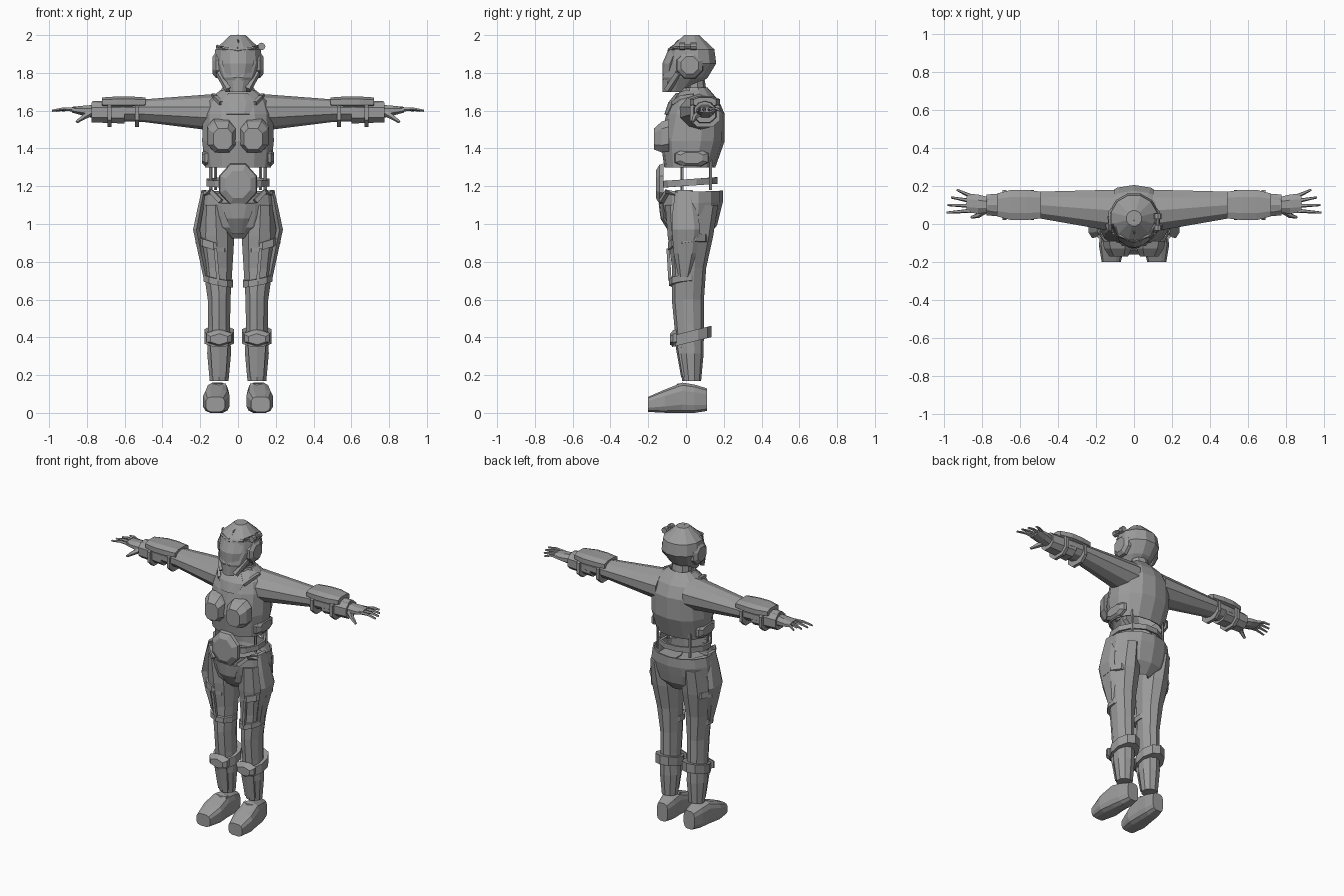
import bpy
import bmesh
from math import cos, sin, pi, copysign
from mathutils import Vector

cube = bpy.data.objects.get("Cube")
if cube:
    bpy.data.objects.remove(cube, do_unlink=True)

grey = bpy.data.materials.new("armor_grey")
grey.use_nodes = True
colour = (.33, .33, .33, 1)
grey.diffuse_color = colour
grey.node_tree.nodes["Principled BSDF"].inputs["Base Color"].default_value = colour

# Directions that span the cross-section of a part running along each axis
ACROSS = {'x': (Vector((0, 1, 0)), Vector((0, 0, 1))),
          'y': (Vector((1, 0, 0)), Vector((0, 0, 1))),
          'z': (Vector((1, 0, 0)), Vector((0, 1, 0)))}


def make(name, verts, faces, pair=False, thick=0):
    """Create a flat-shaded part, or a left and right pair of it."""
    sides = {"left_": 1, "right_": -1} if pair else {"": 1}
    for prefix, side in sides.items():
        mesh = bpy.data.meshes.new(prefix + name)
        mesh.from_pydata([(x * side, y, z) for x, y, z in verts], [], faces)
        bm = bmesh.new()
        bm.from_mesh(mesh)
        bmesh.ops.recalc_face_normals(bm, faces=bm.faces)
        bm.to_mesh(mesh)
        bm.free()
        mesh.materials.append(grey)
        part = bpy.data.objects.new(prefix + name, mesh)
        bpy.context.collection.objects.link(part)
        if thick:
            shell = part.modifiers.new("shell", 'SOLIDIFY')
            shell.thickness = thick
            shell.offset = 0


def skin(count, sides, cap):
    """Faces joining rings of equal length, with optional end caps."""
    faces = []
    for start in range(0, (count - 1) * sides, sides):
        for i in range(sides):
            a, b = start + i, start + (i + 1) % sides
            faces.append((a, b, b + sides, a + sides))
    if cap:
        faces.append(range(sides))
        faces.append(range((count - 1) * sides, count * sides))
    return faces


def along(path, t):
    """Point at fraction t of a path, each segment counting equally."""
    step = t * (len(path) - 1)
    i = min(int(step), len(path) - 2)
    return Vector(path[i]).lerp(Vector(path[i + 1]), step - i)


def loft(name, path, wide, deep, axis='z', sides=10, square=1, pair=False,
         thick=0, tilt=0, lean=0):
    """Skin evenly spaced rings along a path; thick makes an open shell."""
    angles = [2 * pi * (i + .5) / sides for i in range(sides)]
    outline = [[copysign(abs(f(a)) ** square, f(a)) for a in angles]
               for f in (cos, sin)]
    us, vs = [[c / max(line) for c in line] for line in outline]
    across, up = ACROSS[axis]
    verts = []
    for i, (w, d) in enumerate(zip(wide, deep)):
        centre = along(path, i / (len(wide) - 1))
        for u, v in zip(us, vs):
            slope = Vector((0, 0, tilt * u * w + lean * v * d))
            verts.append(centre + across * u * w + up * v * d + slope)
    make(name, verts, skin(len(wide), sides, not thick), pair, thick)


def plate(name, back, front, wide, deep, axis='y', **options):
    """Armor plate with a bevelled front."""
    scales = (1, .95, .65)
    loft(name, [back, front], [wide * s for s in scales],
         [deep * s for s in scales], axis, **options)


def band(name, centre, wide, deep, height, axis='z', **options):
    """Strap wrapped around a limb."""
    half = ACROSS['x' if axis == 'z' else 'z'][axis == 'z'] * height / 2
    if axis == 'x':
        half = Vector((height / 2, 0, 0))
    centre = Vector(centre)
    loft(name, [centre - half, centre + half], [wide] * 2, [deep] * 2, axis,
         **options)


def tube(name, path, radius, tip=1, sides=5, pair=False):
    """Rod along a path, tapering to a fraction of its radius."""
    points = [Vector(p) for p in path]
    last = len(points) - 1
    verts = []
    for i, p in enumerate(points):
        way = points[min(i + 1, last)] - points[max(i - 1, 0)]
        u = way.orthogonal().normalized()
        v = way.cross(u).normalized()
        r = radius * (1 + (tip - 1) * i / last)
        for k in range(sides):
            a = 2 * pi * k / sides
            verts.append(p + r * (u * cos(a) + v * sin(a)))
    make(name, verts, skin(len(points), sides, True), pair)


def panel(name, rows, fold):
    """Symmetric plate folded down the middle; rows are (half width, y, z)."""
    columns = (-1, -.5, 0, .5, 1)
    verts = [(w * c, y + fold * w * c * c, z) for w, y, z in rows for c in columns]
    n = len(columns)
    faces = [(a, a + 1, a + n + 1, a + n) for a in range(len(verts) - n)
             if (a + 1) % n]
    make(name, verts, faces, thick=.01)


# Helmet
loft("helmet", [(0, -.04, 1.7), (0, .03, 1.85), (0, .03, 2)],
     wide=(.05, .1, .13, .12, .04), deep=(.06, .12, .13, .12, .04), sides=12)
panel("visor", [(.08, -.09, 1.92), (.08, -.12, 1.85), (.04, -.12, 1.7)], fold=.5)
tube("brow", [(-.11, 0, 1.94), (-.08, -.06, 1.93), (0, -.09, 1.92),
              (.08, -.06, 1.93), (.11, 0, 1.94)], radius=.01)
tube("crest", [(0, -.09, 1.92), (0, -.04, 1.97), (0, .02, 2)], radius=.01, tip=.3)
tube("cheek_guard", [(.1, -.04, 1.8), (.05, -.1, 1.71)], radius=.02, pair=True)
plate("ear_cover", (.1, .02, 1.84), (.135, .02, 1.84), .07, .07, axis='x',
      sides=8, pair=True)

# Scope on the left side of the helmet
for name, y, radius in (("front", -.02, .02), ("middle", .01, .01), ("rear", .04, .02)):
    tube("scope_" + name, [(.125, y - .015, 1.94), (.125, y + .015, 1.94)],
         radius, sides=8)
tube("scope_mount", [(.09, .01, 1.91), (.12, .01, 1.94)], radius=.01)

# Neck and torso shell
loft("neck", [(0, .05, 1.62), (0, .04, 1.76)], wide=(.07, .06), deep=(.07, .06))
loft("torso", [(0, .02, 1.3), (0, .05, 1.58), (0, .05, 1.72)],
     wide=(.17, .185, .18, .16, .07), deep=(.13, .165, .15, .12, .06),
     sides=14, square=.9, thick=.01)
loft("collar", [(0, .05, 1.68), (0, .04, 1.72)], wide=(.1, .08), deep=(.08, .07),
     thick=.01)

# Chest armor
plate("chest_plate", (.09, -.09, 1.47), (.08, -.17, 1.45), .075, .085,
      sides=8, square=.7, pair=True)
panel("upper_chest_plate", [(.05, -.05, 1.69), (.09, -.09, 1.64), (.06, -.11, 1.58)],
      fold=.25)
tube("chest_strap", [(.09, -.07, 1.64), (.12, -.03, 1.67), (.13, .04, 1.68)],
     radius=.014, sides=4, pair=True)
plate("rib_plate", (.16, .03, 1.35), (.19, .03, 1.35), .09, .045, axis='x',
      sides=8, square=.7, pair=True)

# Open waist: belly plate, belt and struts
plate("belly_plate", (0, -.12, 1.21), (0, -.16, 1.21), .1, .11, sides=8)
band("belt", (0, .015, 1.22), .16, .145, height=.035, sides=12, lean=.07, thick=.014)
for name, x, y in (("side_strut", .145, -.02), ("rear_strut", .12, .13)):
    tube(name, [(x, y, 1.18), (x, y, 1.34)], radius=.009, pair=True)
tube("hip_strap", [(.18, -.04, 1.16), (.14, -.1, 1.17), (.09, -.13, 1.12)],
     radius=.016, sides=4, pair=True)

# Pelvis and outer hip armor
loft("pelvis", [(0, .03, .93), (0, .03, 1.17)],
     wide=(.05, .17, .2, .2, .19), deep=(.08, .13, .145, .16, .16),
     sides=14, lean=.04, thick=.01)
band("pelvis_floor", (0, .03, 1.09), .18, .145, height=.01, sides=14)
loft("hip_plate", [(.17, -.01, .72), (.22, 0, .97), (.18, -.01, 1.18)],
     wide=(.014, .016, .018, .016, .012), deep=(.03, .06, .075, .065, .045),
     sides=6, square=.7, pair=True)
panel("groin_plate", [(.09, -.14, 1.11), (.06, -.13, 1.03), (.03, -.08, .95)], fold=.25)

# Legs
loft("leg", [(.1, .03, .17), (.1, .01, .6), (.12, .03, 1.1)],
     wide=(.05, .063, .058, .06, .077, .094, .075),
     deep=(.05, .07, .078, .085, .09, .12, .14), pair=True)
band("thigh_strap", (.13, .015, .9), .095, .11, height=.04, tilt=.25, lean=.15, pair=True)
band("knee_strap", (.105, 0, .7), .078, .09, height=.035, tilt=.2, lean=.1, pair=True)
band("shin_band", (.1, .03, .405), .078, .105, height=.06, lean=.25, pair=True)
tube("thigh_seam", [(.12, -.095, .87), (.105, -.085, .7)], radius=.012, sides=4, pair=True)
loft("shin_guard", [(.1, -.01, .19), (.1, -.04, .38)], wide=(.036, .048),
     deep=(.016, .02), sides=6, pair=True)
plate("knee_pad", (.1, -.05, .4), (.1, -.085, .39), .07, .045, sides=6, pair=True)

# Boots
loft("boot", [(.1, .11, .07), (.11, -.02, .08), (.12, -.2, .045)],
     wide=(.04, .055, .06, .07, .05), deep=(.06, .075, .08, .062, .04),
     axis='y', sides=12, square=.6, pair=True)
loft("ankle_plate", [(.1, -.04, .12), (.1, -.025, .155)], wide=(.045, .035),
     deep=(.03, .02), sides=6, pair=True)

# Arms held straight out, with bracers
loft("arm", [(.1, .07, 1.59), (.5, .1, 1.6), (.77, .1, 1.6)],
     wide=(.11, .09, .07, .065, .05), deep=(.1, .08, .06, .055, .05),
     axis='x', pair=True)
loft("bracer_plate", [(.49, .1, 1.645), (.72, .1, 1.645)],
     wide=(.07, .08, .08, .06), deep=(.025, .03, .03, .025),
     axis='x', sides=8, square=.7, pair=True)
loft("wrist_cuff", [(.6, .1, 1.59), (.775, .1, 1.59)], wide=(.066, .055),
     deep=(.058, .052), axis='x', sides=8, square=.8, pair=True)
for name, x in (("elbow_strap", .535), ("wrist_strap", .68)):
    band(name, (x, .1, 1.585), .08, .072, height=.02, axis='x',
         sides=8, square=.8, pair=True)

# Hands, with the fingers fanned out
loft("hand", [(.76, .1, 1.595), (.88, .11, 1.605)], wide=(.04, .05, .05),
     deep=(.036, .026, .015), axis='x', sides=8, pair=True)
for i, name in enumerate(("index", "middle", "ring", "little")):
    root, tip, reach = .07 + .026 * i, .06 + .04 * i, .985 - .006 * i * i
    middle = ((.86 + reach) / 2, (root + tip) / 2, 1.61)
    tube(name + "_finger", [(.86, root, 1.605), middle, (reach, tip, 1.6)],
         radius=.012, tip=.5, pair=True)
tube("thumb", [(.78, .075, 1.59), (.82, .045, 1.565), (.855, .035, 1.54)],
     radius=.02, tip=.4, pair=True)
